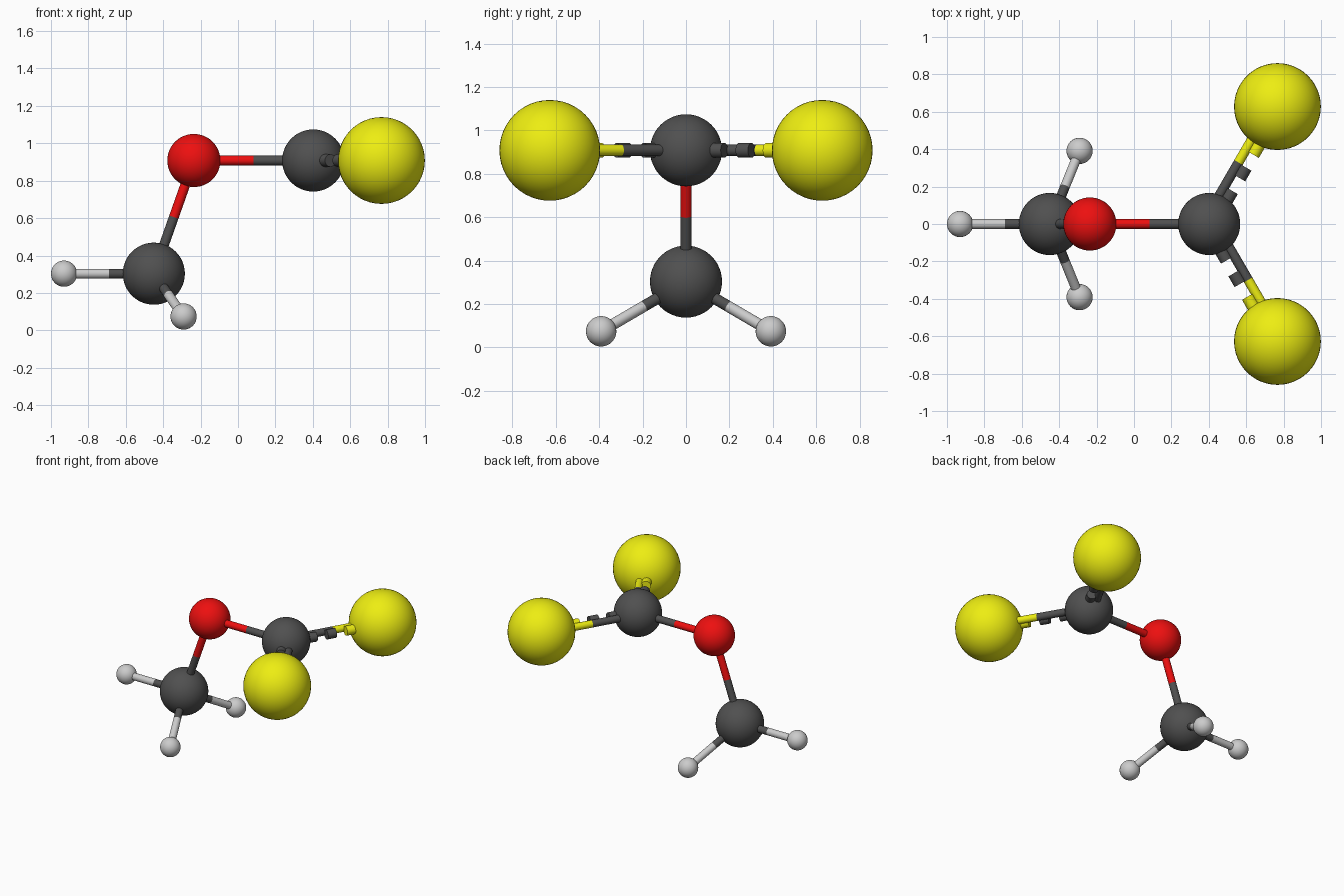
import bpy
from mathutils import Vector

if "Cube" in bpy.data.objects:
    bpy.data.objects.remove(bpy.data.objects["Cube"])


def material(name, rgb):
    m = bpy.data.materials.new(name)
    m.diffuse_color = (*rgb, 1)
    m.use_nodes = True
    m.node_tree.nodes["Principled BSDF"].inputs["Base Color"].default_value = m.diffuse_color
    return m


RED = material("red", (0.85, 0.005, 0.005))
YELLOW = material("yellow", (0.85, 0.85, 0.006))
DARK = material("dark_grey", (0.08, 0.08, 0.08))
LIGHT = material("light_grey", (0.55, 0.55, 0.55))


def finish(name, mat):
    ob = bpy.context.object
    ob.name = name
    ob.data.materials.append(mat)
    bpy.ops.object.shade_smooth_by_angle()


def ball(name, loc, r, mat):
    bpy.ops.mesh.primitive_uv_sphere_add(segments=48, ring_count=24, radius=r, location=loc)
    finish(name, mat)
    return Vector(loc), mat


def rod(name, a, b, r, mat):
    d = b - a
    bpy.ops.mesh.primitive_cylinder_add(
        vertices=24, radius=r, depth=d.length, location=(a + b) / 2,
        rotation=d.to_track_quat('Z', 'Y').to_euler())
    finish(name, mat)


def bond(name, atom_a, atom_b, offset=Vector((0, 0, 0))):
    # two half rods, each in the colour of its atom
    (a, mat_a), (b, mat_b) = atom_a, atom_b
    mid = (a + b) / 2
    rod(name + "_start", a + offset, mid + offset, 0.026, mat_a)
    rod(name + "_end", mid + offset, b + offset, 0.026, mat_b)


# atoms
oxygen = ball("oxygen_atom", (-0.236, 0, 0.908), 0.142, RED)
carbon = ball("carbon_atom", (0.402, 0, 0.908), 0.166, DARK)
methyl = ball("methyl_carbon_atom", (-0.45, 0, 0.303), 0.166, DARK)
sulfurs = [ball("sulfur_atom", (0.767, s * 0.628, 0.908), 0.232, YELLOW) for s in (-1, 1)]
hydrogens = [ball("hydrogen_atom", p, 0.07, LIGHT)
             for p in ((-0.93, 0, 0.303), (-0.291, 0.391, 0.074), (-0.291, -0.391, 0.074))]

# single bonds
bond("oxygen_carbon_bond", oxygen, carbon)
bond("oxygen_methyl_bond", oxygen, methyl)
for h in hydrogens:
    bond("hydrogen_bond", methyl, h)

# one-and-a-half bonds: a solid rod beside a row of thicker dashes
for s in sulfurs:
    d = (s[0] - carbon[0]).normalized()
    side = Vector((0, 0, 1)).cross(d)
    bond("sulfur_bond", carbon, s, side * 0.03)
    base = carbon[0] - side * 0.018
    for t, mat in ((0.182, DARK), (0.327, DARK), (0.472, YELLOW)):
        rod("bond_dash", base + d * (t - 0.033), base + d * (t + 0.033), 0.034, mat)
